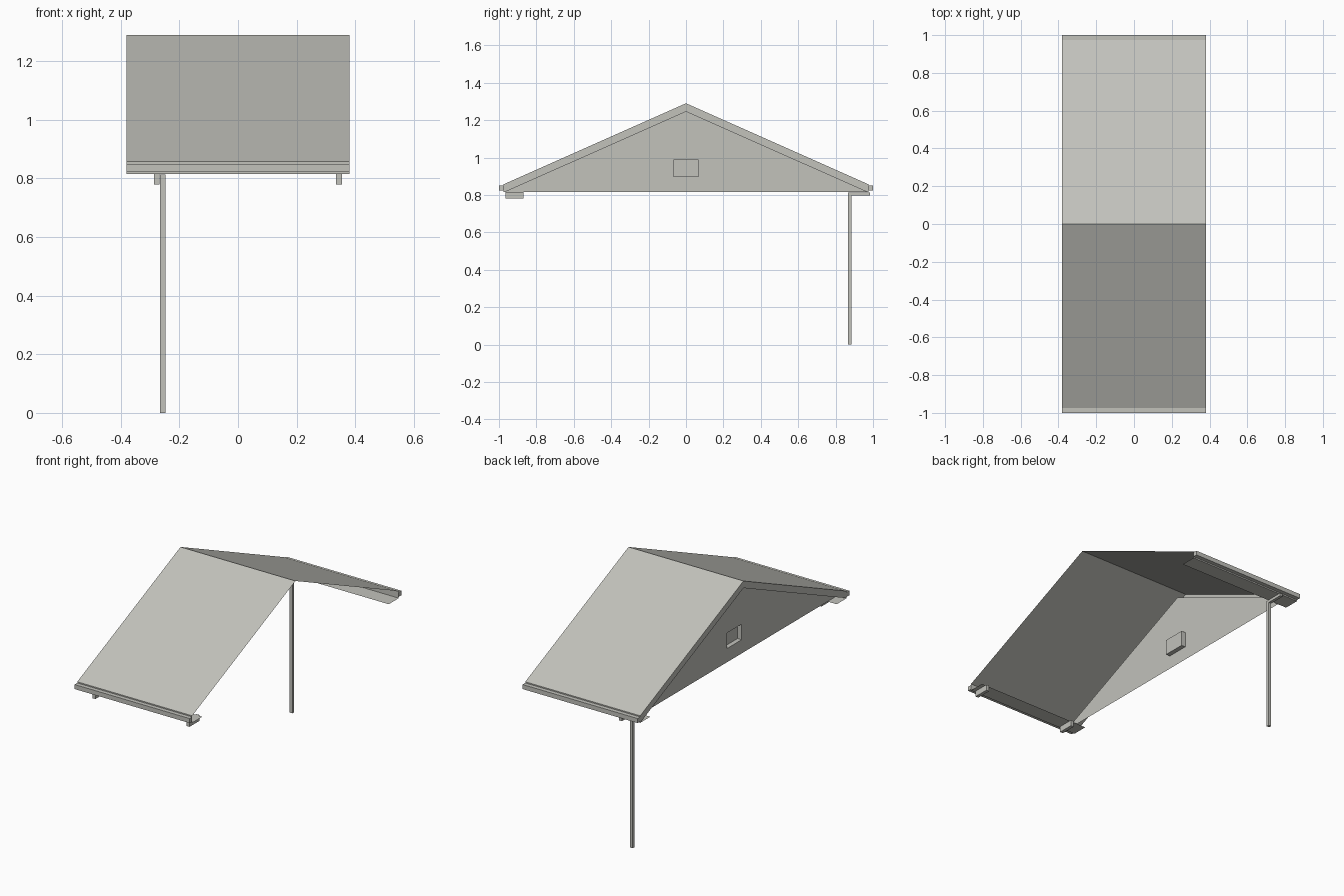
import bpy, bmesh

if "Cube" in bpy.data.objects:
    bpy.data.objects.remove(bpy.data.objects["Cube"], do_unlink=True)

grey = bpy.data.materials.new("warm_grey")
grey.use_nodes = True
COLOR = (0.54, 0.54, 0.50, 1)
grey.diffuse_color = COLOR
grey.node_tree.nodes["Principled BSDF"].inputs["Base Color"].default_value = COLOR

HALF = 0.38            # half length of the ridge
GABLE_X = -0.32        # gable wall, set back under the rake
EAVE_Y, EAVE_Z = 0.975, 0.857
RIDGE_Z = 1.29
DROP = 0.042           # depth of the rake board
SOFFIT_Z, SOFFIT_Y = 0.815, 0.88


def finish(name, bm, mirror=False):
    me = bpy.data.meshes.new(name)
    bm.to_mesh(me)
    bm.free()
    me.materials.append(grey)
    ob = bpy.data.objects.new(name, me)
    bpy.context.collection.objects.link(ob)
    if mirror:
        mod = ob.modifiers.new("mirror_y", 'MIRROR')
        mod.use_axis = (False, True, False)
        mod.use_clip = True
    return ob


def strip(name, a, b, x0, x1, mirror=True):
    """Sheet between two (y, z) points, running from x0 to x1."""
    bm = bmesh.new()
    bm.faces.new([bm.verts.new(p) for p in
                  ((x0, *a), (x1, *a), (x1, *b), (x0, *b))])
    return finish(name, bm, mirror)


def box(name, lo, hi, mirror=False):
    bm = bmesh.new()
    bmesh.ops.create_cube(bm, size=1)
    for v in bm.verts:
        v.co = [(l + h) / 2 + c * (h - l) for l, h, c in zip(lo, hi, v.co)]
    return finish(name, bm, mirror)


# Roof slopes
strip("roof_slope", (EAVE_Y, EAVE_Z), (0, RIDGE_Z), -HALF, HALF)

# Rake board on the gable end and the soffit behind it
bm = bmesh.new()
bm.faces.new([bm.verts.new((-HALF, y, z)) for y, z in (
    (0, RIDGE_Z), (EAVE_Y, EAVE_Z), (EAVE_Y, EAVE_Z - DROP), (0, RIDGE_Z - DROP))])
finish("rake_board", bm, True)
strip("rake_soffit", (0, RIDGE_Z - DROP), (EAVE_Y, EAVE_Z - DROP), -HALF, GABLE_X)

# Eaves: fascia, soffit and gutter
strip("fascia", (EAVE_Y, SOFFIT_Z), (EAVE_Y, EAVE_Z), -HALF, HALF)
strip("eave_soffit", (SOFFIT_Y, SOFFIT_Z), (EAVE_Y, SOFFIT_Z), -HALF, HALF)
box("gutter", (-HALF, EAVE_Y, 0.823), (HALF, 1.0, 0.85), True)

# Gable wall with a recessed vent
bm = bmesh.new()
a, b, c = [bm.verts.new((GABLE_X, y, z)) for y, z in (
    (-EAVE_Y, SOFFIT_Z), (EAVE_Y, SOFFIT_Z), (0, RIDGE_Z - DROP))]
hole = [(-0.068, 0.897), (0.068, 0.897), (0.068, 0.99), (-0.068, 0.99)]
rim = [bm.verts.new((GABLE_X, y, z)) for y, z in hole]
back = [bm.verts.new((GABLE_X + 0.027, y, z)) for y, z in hole]
for face in ((a, b, rim[1], rim[0]), (b, c, rim[2], rim[1]),
             (c, a, rim[0], rim[3]), (c, rim[3], rim[2]), back):
    bm.faces.new(face)
for i in range(4):
    j = (i + 1) % 4
    bm.faces.new((rim[i], rim[j], back[j], back[i]))
bmesh.ops.recalc_face_normals(bm, faces=bm.faces)
for f in bm.faces:
    if f.calc_center_median().x < GABLE_X + 0.001 and f.normal.x > 0:
        bmesh.ops.reverse_faces(bm, faces=bm.faces)
        break
finish("gable_wall", bm)

# Beam ends under the front eave
for side, x in (("right", -0.277), ("left", 0.345)):
    box(f"beam_end_{side}", (x - 0.01, -0.965, 0.78), (x + 0.01, -0.87, SOFFIT_Z))

# Downspout and its arm under the back eave
box("downspout", (-0.266, 0.867, 0), (-0.248, 0.884, 0.798))
box("downspout_arm", (-0.266, 0.867, 0.798), (-0.248, 0.985, 0.814))
